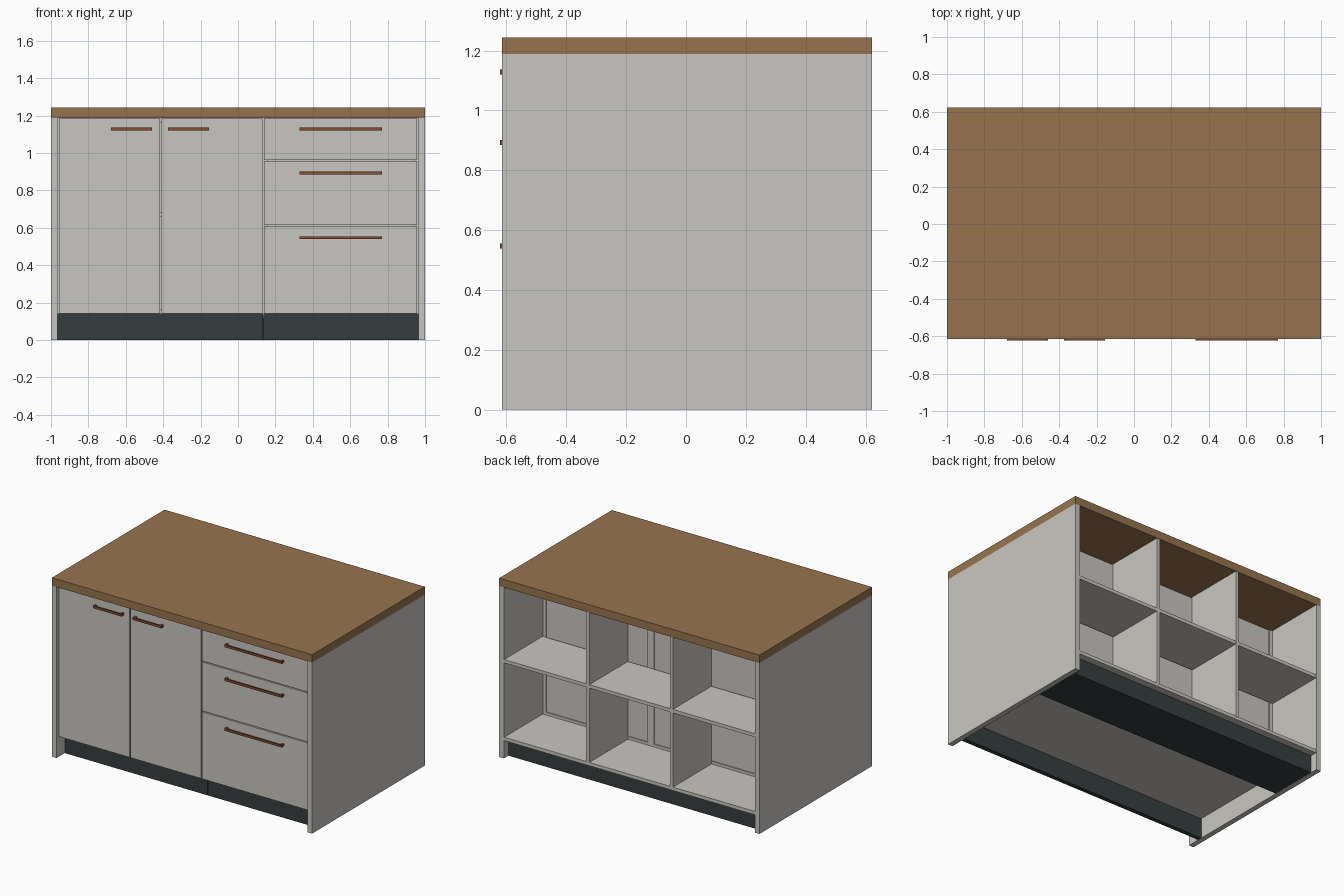
import bpy, bmesh

if "Cube" in bpy.data.objects:
    bpy.data.objects.remove(bpy.data.objects["Cube"])


def material(name, rgb):
    m = bpy.data.materials.new(name)
    m.diffuse_color = (*rgb, 1)
    m.use_nodes = True
    m.node_tree.nodes["Principled BSDF"].inputs["Base Color"].default_value = m.diffuse_color
    return m


PANEL = material("warm white panel", (0.578, 0.565, 0.533))
WOOD = material("oak worktop", (0.310, 0.175, 0.076))
PLINTH = material("dark plinth", (0.037, 0.047, 0.049))
COPPER = material("copper handle", (0.230, 0.068, 0.030))


def boxes(name, mat, *spans):
    """One object made of boxes, each given as (x0, x1, y0, y1, z0, z1)."""
    bm = bmesh.new()
    for x0, x1, y0, y1, z0, z1 in spans:
        v = bmesh.ops.create_cube(bm, size=1)["verts"]
        bmesh.ops.scale(bm, vec=(x1 - x0, y1 - y0, z1 - z0), verts=v)
        bmesh.ops.translate(bm, vec=((x0 + x1) / 2, (y0 + y1) / 2, (z0 + z1) / 2), verts=v)
    me = bpy.data.meshes.new(name)
    bm.to_mesh(me)
    bm.free()
    me.materials.append(mat)
    ob = bpy.data.objects.new(name, me)
    bpy.context.collection.objects.link(ob)
    return ob


# Main dimensions
FRONT, BACK, MID = -0.615, 0.622, 0.195
TOP, BASE, T = 1.188, 0.14, 0.024
INNER, SPLIT = 0.964, 0.135
DOOR0, DOOR1 = -0.595, -0.565      # front and rear of door fronts

# Worktop and end panels
boxes("worktop", WOOD, (-1, 1, FRONT, BACK, TOP, 1.243))
boxes("left_end_panel", PANEL, (-1, -INNER, FRONT, BACK, 0, TOP))
boxes("right_end_panel", PANEL, (INNER, 1, FRONT, BACK, 0, TOP))


# Front cabinets: sides, floor, top rails and recessed back
def carcass(name, x0, x1, *extra):
    y0 = DOOR1 + 0.003
    a, b = x0 + T, x1 - T
    boxes(name, PANEL,
          (x0, a, y0, MID, BASE, TOP), (b, x1, y0, MID, BASE, TOP),
          (a, b, y0, MID, BASE, BASE + T),
          (a, b, y0, y0 + 0.13, TOP - T, TOP), (a, b, MID - 0.14, MID - 0.01, TOP - T, TOP),
          (a, b, MID - 0.02, MID - 0.008, BASE + T, TOP), *extra)


carcass("door_cabinet", -INNER, SPLIT,
        (-INNER + T, SPLIT - T, DOOR1 + 0.03, MID - 0.02, 0.66, 0.66 + T))
carcass("drawer_cabinet", SPLIT, INNER)

# Doors and drawer fronts: name, x range, z range, handle centre x, z, length
fronts = [
    ("left_door", -0.958, -0.418, 0.143, 1.184, -0.57, 1.128, 0.22),
    ("right_door", -0.410, 0.131, 0.143, 1.184, -0.265, 1.128, 0.22),
    ("top_drawer", 0.139, 0.958, 0.963, 1.184, 0.55, 1.128, 0.44),
    ("middle_drawer", 0.139, 0.958, 0.616, 0.956, 0.55, 0.893, 0.44),
    ("bottom_drawer", 0.139, 0.958, 0.143, 0.609, 0.55, 0.547, 0.44),
]
for name, x0, x1, z0, z1, hx, hz, length in fronts:
    boxes(name + "_front", PANEL, (x0, x1, DOOR0, DOOR1, z0, z1))
    # Bar handle on two feet
    a, b, lo, hi = hx - length / 2, hx + length / 2, hz - 0.008, hz + 0.008
    boxes(name + "_handle", COPPER,
          (a, b, -0.622, -0.613, lo, hi),
          (a, a + 0.014, -0.613, DOOR0, lo, hi), (b - 0.014, b, -0.613, DOOR0, lo, hi))

# Open shelving at the back: two dividers, two rows of boards, thin end linings
step = 2 * INNER / 3
boxes("shelf_dividers", PANEL,
      *[(s * step / 2 - T / 2, s * step / 2 + T / 2, MID, BACK - 0.002, BASE, TOP) for s in (-1, 1)])
for name, z in (("bottom_shelf", BASE - T + 0.006), ("middle_shelf", 0.662)):
    boxes(name, PANEL,
          *[(-INNER + i * step, -INNER + (i + 1) * step, MID + 0.002, BACK - 0.003, z, z + T)
            for i in range(3)])

# Plinths: split board at the front, closed box under the shelving
boxes("front_plinth", PLINTH,
      (-INNER, SPLIT - 0.001, -0.525, -0.495, 0, 0.138),
      (SPLIT + 0.001, INNER, -0.525, -0.495, 0, 0.138))
boxes("rear_plinth", PLINTH, (-INNER + 0.002, INNER - 0.002, 0.23, 0.572, 0, BASE - T + 0.005))
